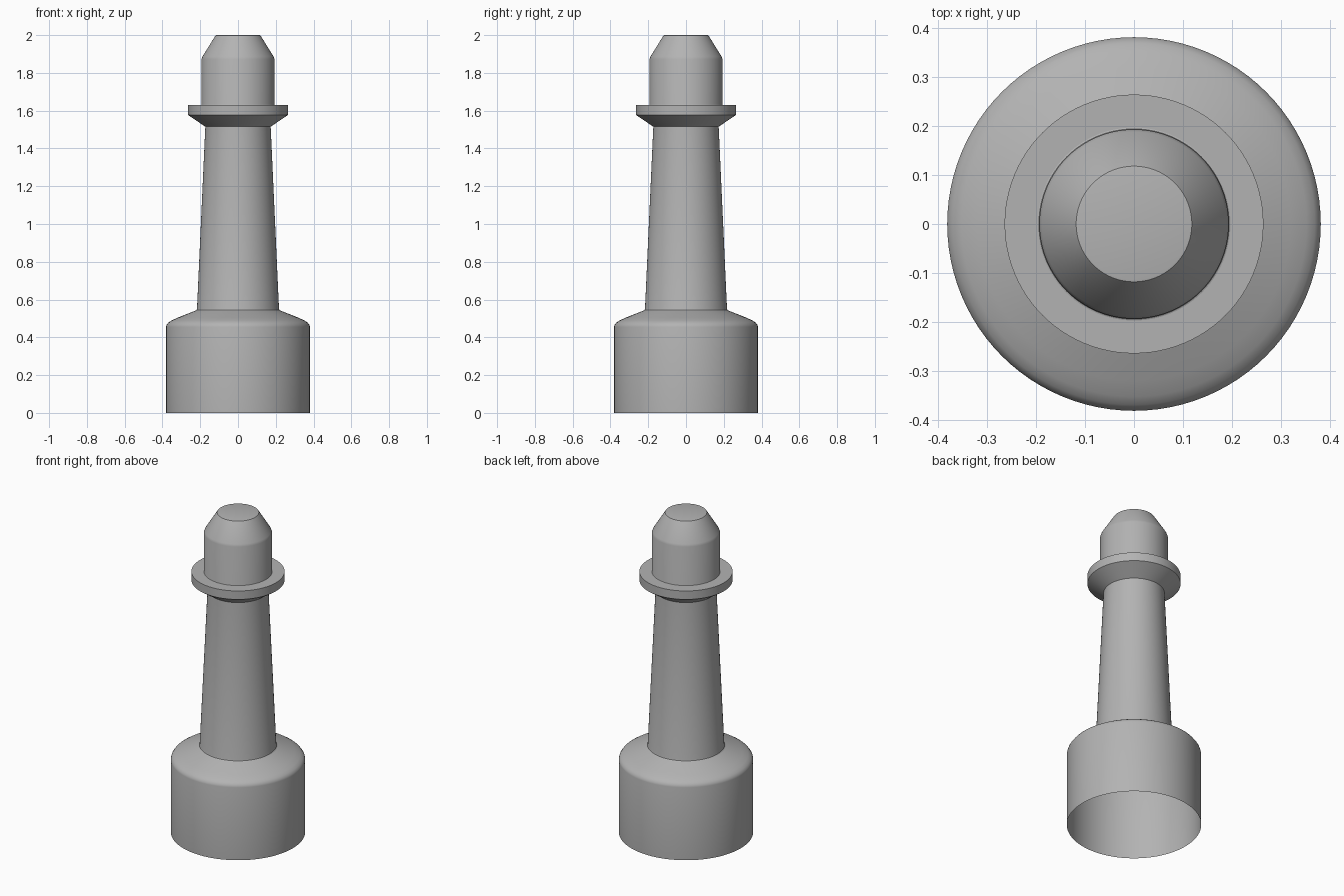
import bpy, bmesh, math

if "Cube" in bpy.data.objects:
    bpy.data.objects.remove(bpy.data.objects["Cube"])

SEGMENTS = 96

grey = bpy.data.materials.new("mid_grey")
grey.diffuse_color = (0.45, 0.45, 0.45, 1)
grey.use_nodes = True
grey.node_tree.nodes["Principled BSDF"].inputs["Base Color"].default_value = grey.diffuse_color


def lathe(name, profile, cap_top=False):
    """Revolve (radius, height) points about z into an open shell."""
    bm = bmesh.new()
    rings = []
    for r, z in profile:
        rings.append([bm.verts.new((r * math.cos(2 * math.pi * i / SEGMENTS),
                                    r * math.sin(2 * math.pi * i / SEGMENTS), z))
                      for i in range(SEGMENTS)])
    for low, high in zip(rings, rings[1:]):
        for i in range(SEGMENTS):
            j = (i + 1) % SEGMENTS
            bm.faces.new((low[i], low[j], high[j], high[i]))
    if cap_top:
        bm.faces.new(rings[-1])
    mesh = bpy.data.meshes.new(name)
    bm.to_mesh(mesh)
    bm.free()
    mesh.materials.append(grey)
    obj = bpy.data.objects.new(name, mesh)
    bpy.context.collection.objects.link(obj)
    bpy.ops.object.select_all(action='DESELECT')
    obj.select_set(True)
    bpy.context.view_layer.objects.active = obj
    bpy.ops.object.shade_smooth_by_angle(angle=math.radians(32))
    return obj


# Base cup: hollow, open underneath, with a rounded sloping shoulder
lathe("base_cup", [(0.381, 0), (0.381, 0.455), (0.378, 0.466), (0.369, 0.478),
                   (0.352, 0.489), (0.32, 0.504), (0.224, 0.542)])

# Tapered stem with a small fillet at its foot
lathe("stem", [(0.224, 0.542), (0.219, 0.546), (0.217, 0.553), (0.173, 1.515)])

# Collar: flared underside, short rim, flat top
lathe("collar", [(0.173, 1.515), (0.264, 1.577), (0.264, 1.63), (0.197, 1.63)])

# Chamfered tip with small fillet at its foot and a softened flat end
lathe("tip", [(0.197, 1.63), (0.194, 1.631), (0.193, 1.634), (0.193, 1.873),
              (0.188, 1.887), (0.121, 1.995), (0.118, 1.999), (0.114, 2.0)],
      cap_top=True)
